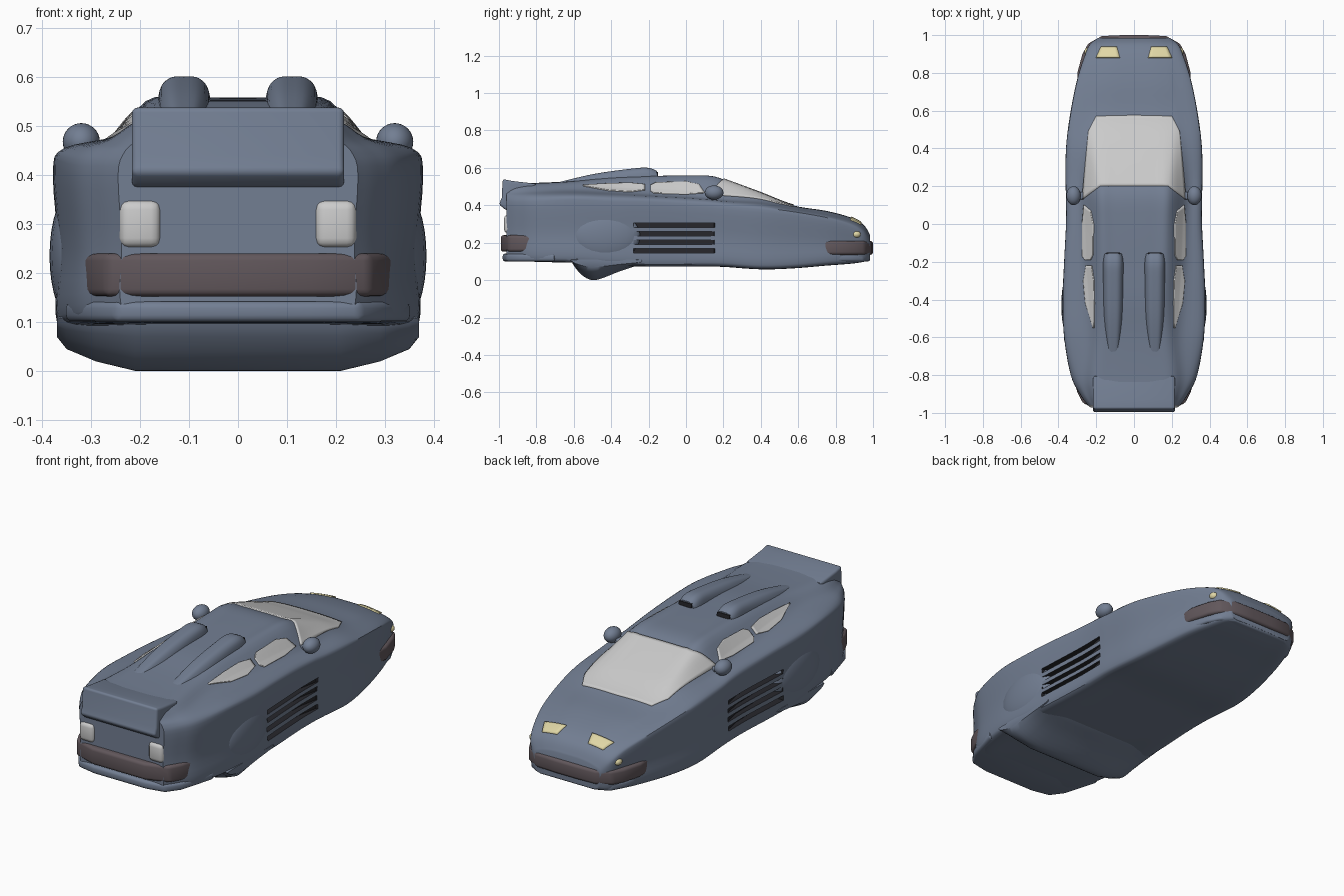
import bpy, bmesh, math
from mathutils import Vector
from mathutils.bvhtree import BVHTree

if "Cube" in bpy.data.objects:
    bpy.data.objects.remove(bpy.data.objects["Cube"])


def material(name, rgb):
    m = bpy.data.materials.new(name)
    m.diffuse_color = (*rgb, 1)
    m.use_nodes = True
    m.node_tree.nodes["Principled BSDF"].inputs["Base Color"].default_value = m.diffuse_color
    return m


PAINT = material("blue_grey_paint", (0.17, 0.21, 0.29))
TRIM = material("bumper_trim", (0.12, 0.095, 0.105))
DARK = material("dark_opening", (0.02, 0.02, 0.025))
LAMP = material("yellow_lamp", (0.75, 0.68, 0.38))


def add(name, bm, mat=None, bevel=0, angle=35):
    bmesh.ops.recalc_face_normals(bm, faces=bm.faces)
    me = bpy.data.meshes.new(name)
    bm.to_mesh(me)
    bm.free()
    ob = bpy.data.objects.new(name, me)
    bpy.context.collection.objects.link(ob)
    if mat:
        me.materials.append(mat)
    bpy.ops.object.select_all(action='DESELECT')
    bpy.context.view_layer.objects.active = ob
    ob.select_set(True)
    if bevel:
        m = ob.modifiers.new("bevel", 'BEVEL')
        m.width, m.segments = bevel, 3
        bpy.ops.object.modifier_apply(modifier="bevel")
    bpy.ops.object.shade_smooth_by_angle(angle=math.radians(angle))
    return ob


def smooth(pts, n, closed=False):
    """Catmull-Rom curve through points of any dimension."""
    k, out = len(pts), []
    get = (lambda i: pts[i % k]) if closed else (lambda i: pts[min(max(i, 0), k - 1)])
    for i in range(k if closed else k - 1):
        for j in range(n):
            t = j / n
            out.append([0.5 * (2 * b + (c - a) * t + (2 * a - 5 * b + 4 * c - d) * t * t
                               + (3 * b - a - 3 * c + d) * t ** 3)
                        for a, b, c, d in zip(get(i - 1), get(i), get(i + 1), get(i + 2))])
    return out if closed else out + [list(pts[-1])]


def skin(bm, rings):
    rows = [[bm.verts.new(p) for p in r] for r in rings]
    n = len(rows[0])
    for a, b in zip(rows, rows[1:]):
        for i in range(n):
            bm.faces.new((a[i], a[(i + 1) % n], b[(i + 1) % n], b[i]))
    bm.faces.new(rows[0])
    bm.faces.new(rows[-1])


def ring(half, n):
    """Closed smooth section from a half section on the +x side."""
    return smooth(half + [(-x, z) for x, z in half[-2:0:-1]], n, True)


def prism(name, half, z0, z1, mat, bevel):
    """Plan outline mirrored in x, extruded from z0 to z1."""
    plan = half + [(-x, y) for x, y in reversed(half)]
    bm = bmesh.new()
    skin(bm, [[(x, y, z) for x, y in plan] for z in (z0, z1)])
    return add(name, bm, mat, bevel)


def ball(name, loc, radii, mat):
    bm = bmesh.new()
    bmesh.ops.create_uvsphere(bm, u_segments=28, v_segments=16, radius=1)
    bmesh.ops.scale(bm, vec=radii, verts=bm.verts)
    bmesh.ops.translate(bm, vec=loc, verts=bm.verts)
    return add(name, bm, mat)


def box(name, loc, size, mat, bevel):
    bm = bmesh.new()
    bmesh.ops.create_cube(bm, size=1)
    bmesh.ops.scale(bm, vec=size, verts=bm.verts)
    bmesh.ops.translate(bm, vec=loc, verts=bm.verts)
    return add(name, bm, mat, bevel)


# Body shell: y, top, roof half width, window base x and z, half width, shoulder z, underside z
STATIONS = [
    (-0.96, .52, .18, .21, .47, .245, .40, .12),
    (-0.90, .52, .19, .24, .47, .287, .40, .11),
    (-0.80, .52, .20, .26, .475, .335, .40, .10),
    (-0.60, .53, .18, .25, .48, .37, .41, .095),
    (-0.40, .55, .17, .26, .475, .378, .40, .08),
    (-0.20, .555, .18, .27, .465, .37, .40, .075),
    (0.00, .558, .185, .275, .455, .36, .39, .075),
    (0.13, .555, .19, .28, .445, .36, .385, .075),
    (0.22, .53, .19, .28, .435, .362, .375, .072),
    (0.40, .465, .20, .27, .42, .36, .36, .06),
    (0.57, .40, .20, .25, .385, .34, .345, .065),
    (0.75, .37, .18, .22, .355, .305, .315, .08),
    (0.88, .335, .15, .20, .32, .265, .28, .09),
    (0.95, .295, .14, .18, .28, .235, .24, .10),
    (0.985, .24, .12, .15, .225, .19, .19, .11)]
rings = []
for y, top, rw, wx, wz, w, sz, zb in smooth(STATIONS, 5):
    half = [(0, top), (rw * .6, top - .001), (rw, top - .007), (wx, wz),
            (w * .95, wz * .65 + sz * .35), (w, sz), (w * .97, (sz + zb) / 2),
            (w * .985, zb + .035), (w * .9, zb), (w * .5, zb), (0, zb)]
    rings.append([(x, y, z) for x, z in ring(half, 4)])
bm = bmesh.new()
skin(bm, rings)
bm.normal_update()
surface = BVHTree.FromBMesh(bm)
body = add("body_shell", bm, PAINT)

# Side vents, cut as four tapering slots per side
bm = bmesh.new()
for s in (-1, 1):
    for i in range(4):
        z = .155 + .046 * i
        plan = [(.42, -.28), (.32, -.28), (.325, .05), (.345, .15), (.42, .19)]
        skin(bm, [[(s * x, y, z + h) for x, y in plan] for h in (-.011, .013)])
cutter = add("vent_cutter", bm, DARK)
cutter.hide_render = True
mod = body.modifiers.new("vents", 'BOOLEAN')
mod.operation, mod.object, mod.solver = 'DIFFERENCE', cutter, 'EXACT'
mod.material_mode = 'TRANSFER'
bpy.context.view_layer.objects.active = body
bpy.ops.object.modifier_apply(modifier="vents")
bpy.data.objects.remove(cutter)
bpy.ops.object.select_all(action='DESELECT')
body.select_set(True)
bpy.ops.object.shade_smooth_by_angle(angle=math.radians(35))


def along(line, t):
    f = t * (len(line) - 1)
    i = min(int(f), len(line) - 2)
    return Vector(line[i]).lerp(Vector(line[i + 1]), f - i)


def patch(name, low, high, lift, direction, mat=None, n=18):
    """Panel between two outlines, dropped on the body along a direction."""
    bm = bmesh.new()
    d = Vector(direction)
    grid = []
    for i in range(n + 1):
        a, b = along(low, i / n), along(high, i / n)
        row = []
        for j in range(n + 1):
            start = Vector(lift(*a.lerp(b, j / n)))
            hit = surface.ray_cast(start, d)[0] or surface.find_nearest(start)[0]
            row.append(bm.verts.new(hit))
        grid.append(row)
    for a, b in zip(grid, grid[1:]):
        for j in range(n):
            bm.faces.new((a[j], a[j + 1], b[j + 1], b[j]))
    ob = add(name, bm, mat)
    m = ob.modifiers.new("thickness", 'SOLIDIFY')
    m.thickness, m.offset = .012, 0
    return ob


# Windscreen
patch("windscreen", [(-.24, .49), (-.20, .57), (0, .575), (.20, .57), (.24, .49)],
      [(-.272, .13), (-.18, .20), (0, .2), (.18, .20), (.272, .13)],
      lambda x, y: (x, y, 2), (0, 0, -1), n=24)

for s, side in ((1, "right"), (-1, "left")):
    # Side glass
    lift = lambda y, z: (s * 2, y, z)
    patch("front_window_" + side, [(-.19, .475), (-.17, .463), (0, .458), (.10, .465)],
          [(-.19, .505), (-.16, .52), (0, .525), (.07, .51)], lift, (-s, 0, 0))
    patch("rear_window_" + side, [(-.55, .502), (-.42, .478), (-.3, .47), (-.22, .48)],
          [(-.55, .506), (-.42, .514), (-.3, .518), (-.22, .51)], lift, (-s, 0, 0))
    # Lamps
    patch("headlight_" + side, [(s * .075, .88), (s * .2, .88)], [(s * .09, .935), (s * .175, .935)],
          lambda x, y: (x, y, 2), (0, 0, -1), LAMP, 6)
    ball("side_marker_" + side, (s * .243, .91, .245), (.02, .024, .019), LAMP)
    box("tail_light_" + side, (s * .2, -.945, .3), (.085, .055, .098), None, .02)
    # Door mirror and stalk
    ball("mirror_" + side, (s * .32, .15, .468), (.038, .05, .038), PAINT)
    box("mirror_stalk_" + side, (s * .285, .15, .45), (.06, .04, .025), PAINT, .008)
    # Rear wheel fairing
    ball("rear_fender_" + side, (s * .335, -.43, .235), (.05, .185, .135), PAINT)
    # Roof scoop fading into the rear deck
    bm = bmesh.new()
    scoop = []
    for y, w, top in smooth([(-.155, .045, .583), (-.2, .05, .6), (-.28, .05, .597),
                             (-.5, .048, .566), (-.74, .035, .508)], 5):
        half = [(0, top), (w * .6, top - .004), (w, top - .03), (w * 1.15, .5), (w, .48), (0, .48)]
        scoop.append([(s * .11 + x, y, z) for x, z in ring(half, 4)])
    skin(bm, scoop)
    add("roof_scoop_" + side, bm, PAINT)
    box("scoop_mouth_" + side, (s * .11, -.155, .566), (.07, .008, .022), DARK, 0)

# Bumpers and lower lips
prism("front_bumper", [(.295, .70), (.30, .80), (.273, .90), (.243, .955), (.17, .995), (.06, 1.0)],
      .135, .21, TRIM, .015)
prism("front_lip", [(.305, .70), (.268, .88), (.232, .95), (.16, .985)], .10, .138, PAINT, .012)
prism("rear_bumper", [(.335, -.74), (.30, -.89), (.27, -.95), (.15, -.99)], .152, .24, TRIM, .015)
prism("rear_lip", [(.355, -.70), (.30, -.89), (.25, -.96), (.15, -.98)], .10, .142, PAINT, .014)

# Tail spoiler
bm = bmesh.new()
tail = [(-.985, .44), (-1.0, .405), (-.965, .375), (-.90, .37), (-.80, .515), (-.93, .53), (-.98, .54)]
skin(bm, [[(x, y, z) for y, z in tail] for x in (-.217, .217)])
add("tail_spoiler", bm, PAINT, .012)

# Full-width belly pod under the rear axle
keel = [(-.61, .10), (-.57, .04), (-.52, .005), (-.47, .003), (-.36, .045), (-.24, .09),
        (-.27, .13), (-.58, .13)]
bm = bmesh.new()
pod = []
for x, d in [(-.37, .3), (-.35, .55), (-.29, .8), (-.21, 1), (.21, 1), (.29, .8), (.35, .55), (.37, .3)]:
    pod.append([(x, y, max(0, .1 - (.1 - z) * d)) for y, z in smooth(keel, 4, True)])
skin(bm, pod)
add("belly_pod", bm, PAINT, angle=40)
